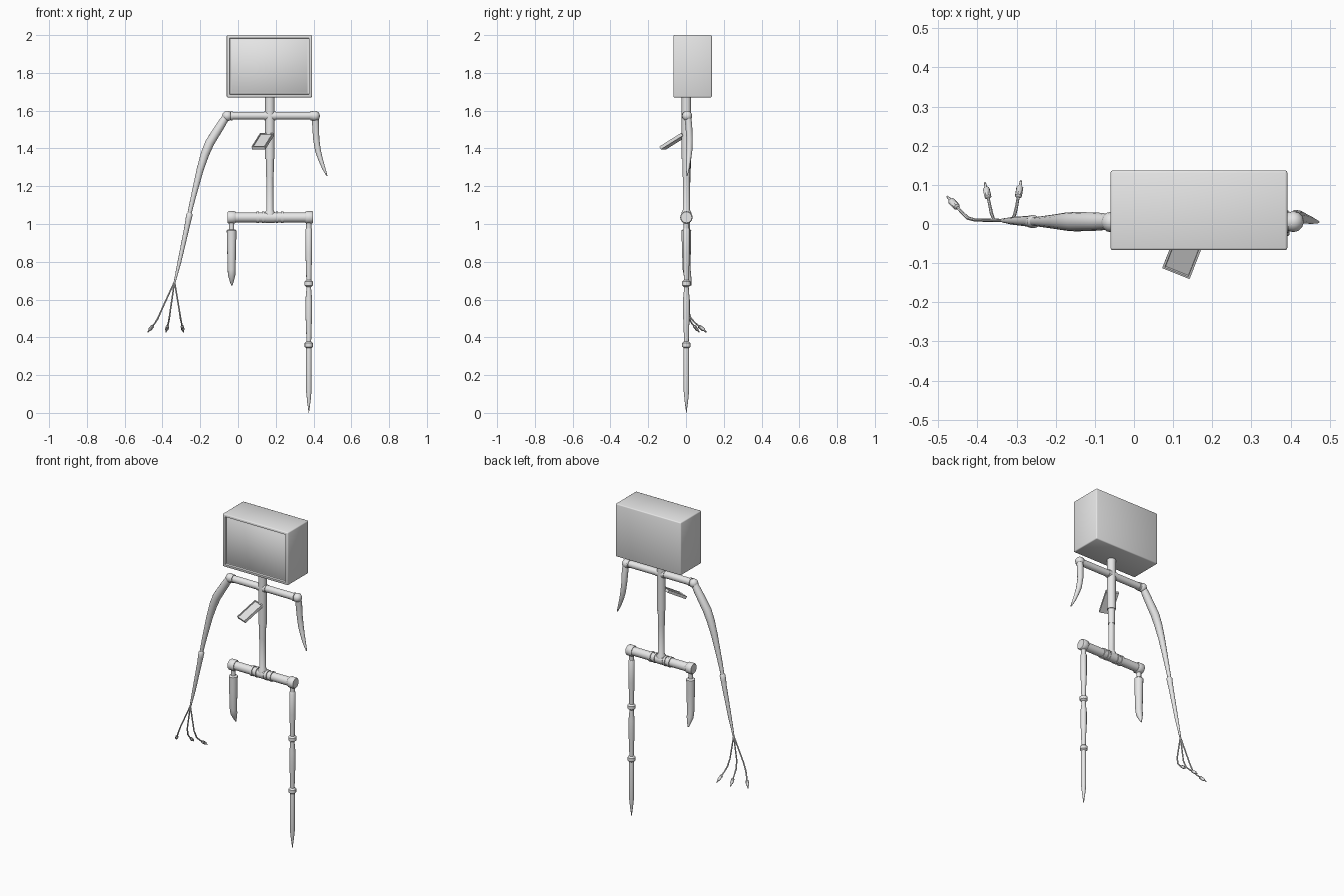
import bpy, bmesh, math
from mathutils import Vector

if "Cube" in bpy.data.objects:
    bpy.data.objects.remove(bpy.data.objects["Cube"])

grey = bpy.data.materials.new("light_grey")
grey.diffuse_color = (0.8, 0.8, 0.8, 1)
grey.use_nodes = True
grey.node_tree.nodes["Principled BSDF"].inputs["Base Color"].default_value = grey.diffuse_color


def finish(name, bm, angle=40):
    bmesh.ops.recalc_face_normals(bm, faces=bm.faces[:])
    me = bpy.data.meshes.new(name)
    bm.to_mesh(me)
    bm.free()
    me.materials.append(grey)
    ob = bpy.data.objects.new(name, me)
    bpy.context.collection.objects.link(ob)
    bpy.ops.object.select_all(action='DESELECT')
    ob.select_set(True)
    bpy.context.view_layer.objects.active = ob
    bpy.ops.object.shade_smooth_by_angle(angle=math.radians(angle))
    return ob


def tube(name, path, sides=14):
    """Round loft through (x, y, z, radius) stations."""
    bm = bmesh.new()
    pts = [Vector(p[:3]) for p in path]
    rings, last, u = [], None, None
    for i, p in enumerate(pts):
        t = (pts[min(i + 1, len(pts) - 1)] - pts[max(i - 1, 0)]).normalized()
        if last is None:
            u = t.orthogonal().normalized()
        else:
            u = last.rotation_difference(t) @ u
        v, last = t.cross(u), t
        r = path[i][3]
        rings.append([bm.verts.new(p + r * (math.cos(a) * u + math.sin(a) * v))
                      for a in (k * math.tau / sides for k in range(sides))])
    for a, b in zip(rings, rings[1:]):
        for k in range(sides):
            j = (k + 1) % sides
            bm.faces.new((a[k], a[j], b[j], b[k]))
    bm.faces.new(rings[0])
    bm.faces.new(rings[-1])
    return finish(name, bm)


def upright(name, x, y, prof, sides=14):
    """Vertical turned part from (z, radius) pairs."""
    return tube(name, [(x, y, z, r) for z, r in prof], sides)


def across(name, z, prof, sides=16):
    """Turned part along x from (x, radius) pairs."""
    return tube(name, [(x, 0.002, z, r) for x, r in prof], sides)


def ball(name, loc, r):
    bm = bmesh.new()
    bmesh.ops.create_uvsphere(bm, u_segments=12, v_segments=8, radius=r)
    bmesh.ops.translate(bm, vec=loc, verts=bm.verts[:])
    return finish(name, bm)


def box(corner, ex, ey, ez):
    """Box from a corner and three edge vectors."""
    bm = bmesh.new()
    bmesh.ops.create_cube(bm, size=1)
    for v in bm.verts:
        c = v.co + Vector((.5, .5, .5))
        v.co = Vector(corner) + c.x * Vector(ex) + c.y * Vector(ey) + c.z * Vector(ez)
    bmesh.ops.recalc_face_normals(bm, faces=bm.faces[:])
    bm.normal_update()
    return bm


def inset(bm, face, width, depth):
    bmesh.ops.inset_region(bm, faces=[face], thickness=width, depth=depth)
    bm.normal_update()


# Head: box with rounded edges, framed front and raised screen
bm = box((-.06, -.067, 1.67), (.452, 0, 0), (0, .204, 0), (0, 0, .33))
bmesh.ops.bevel(bm, geom=bm.edges[:], offset=.006, segments=2, affect='EDGES', profile=.5)
bm.normal_update()
front = max((f for f in bm.faces if f.normal.y < -.99), key=lambda f: f.calc_area())
inset(bm, front, .014, 0)
inset(bm, front, .002, -.014)
inset(bm, front, .005, 0)
inset(bm, front, .008, .006)
finish("head", bm, 60)

# Spine and neck
upright("spine", .169, .002, [(1.68, .025), (1.345, .025), (1.345, .021), (1.25, .02),
                              (1.25, .018), (1.075, .018), (1.06, .027), (1.04, .027)], 16)

# Chest flap with a sunken top
bm = box((.075, -.105, 1.395), (.07, -.028, 0), (.045, .115, .072), (-.003, -.008, .015))
top = max(bm.faces, key=lambda f: f.normal.z)
inset(bm, top, .008, 0)
inset(bm, top, .001, -.005)
finish("chest_flap", bm)

# Shoulder bar and joints
across("shoulder_bar", 1.573, [(-.04, .025), (-.03, .025), (-.03, .021), (.14, .021),
                               (.14, .024), (.198, .024), (.198, .021),
                               (.385, .021), (.385, .025), (.395, .025)])
ball("long_arm_shoulder", (-.057, .005, 1.572), .027)
ball("short_arm_shoulder", (.407, .006, 1.572), .027)

# Long arm
tube("upper_arm", [(-.062, .006, 1.57, .02), (-.09, .006, 1.525, .023), (-.15, .006, 1.43, .025),
                   (-.175, .006, 1.37, .023), (-.2, .006, 1.29, .019), (-.235, .006, 1.15, .014),
                   (-.256, .006, 1.06, .011)])
tube("forearm", [(-.255, .006, 1.06, .011), (-.257, .006, 1.05, .017), (-.262, .006, 1.025, .016),
                 (-.27, .007, .985, .014), (-.31, .008, .8, .01), (-.336, .009, .69, .005)])

# Fingers with bulb tips, curling backward
for i, (mx, bx, tx, by, ty) in enumerate([(-.405, -.44, -.477, .03, .07),
                                          (-.358, -.369, -.381, .05, .105),
                                          (-.311, -.299, -.289, .05, .11)]):
    mid = Vector((mx, .01, .545))
    bend, tip = Vector((bx, by, .475)), Vector((tx, ty, .428))

    def at(t):
        return tuple(bend.lerp(tip, t))
    low = mid.lerp(bend, .55) + Vector((0, -.006, -.006))
    tube(f"finger_{i + 1}", [(-.336, .009, .695, .004), (*mid, .004), (*low, .0045),
                             (*bend, .004), (*at(.3), .004), (*at(.35), .009), (*at(.72), .009),
                             (*at(.8), .004), (*at(1), .003)], 8)

# Short arm stub
tube("short_arm", [(.409, .008, 1.575, .018), (.411, .014, 1.53, .019), (.414, .019, 1.45, .017),
                   (.423, .018, 1.39, .016), (.436, .014, 1.345, .013), (.454, .009, 1.295, .009),
                   (.471, .005, 1.255, .003)], 12)

# Hip bar with collars and end caps
across("hip_bar", 1.035, [(-.03, .026), (.375, .026)])
for i, (a, b, r) in enumerate([(.098, .112, .031), (.128, .14, .031), (.145, .193, .029),
                               (.2, .212, .031), (.228, .242, .031)]):
    across(f"hip_collar_{i + 1}", 1.035, [(a, r), (b, r)])
for name, a, b in [("short_leg", -.055, -.013), ("long_leg", .357, .398)]:
    across(name + "_hip", 1.035, [(a, .029), (a + .005, .033), (b - .005, .033), (b, .029)])

# Short leg stub with a slanted tip
upright("short_leg_pin", -.034, .002, [(1.02, .014), (.96, .014)])
tube("short_leg", [(-.034, .002, .972, .018), (-.034, .002, .966, .026), (-.034, .002, .88, .024),
                   (-.034, .003, .76, .021), (-.034, .008, .73, .02), (-.033, .017, .7, .012),
                   (-.033, .025, .674, .003)])

# Long leg
LX = .375
upright("long_leg_pin", LX, .002, [(1.02, .014), (.96, .014)])
upright("thigh", LX, .002, [(.977, .015), (.972, .018), (.84, .018), (.77, .015), (.69, .013)])
upright("shin", LX, .002, [(.685, .012), (.65, .013), (.6, .018), (.52, .018), (.46, .015), (.36, .012)])
upright("foot_spike", LX, .002, [(.36, .012), (.335, .015), (.2, .015), (.12, .015),
                                 (.06, .009), (0, .001)])
for name, z, r in [("knee", .685, .023), ("ankle", .36, .022)]:
    upright(name, LX, .002, [(z + .019, .012), (z + .01, r), (z - .01, r), (z - .019, .012)])
